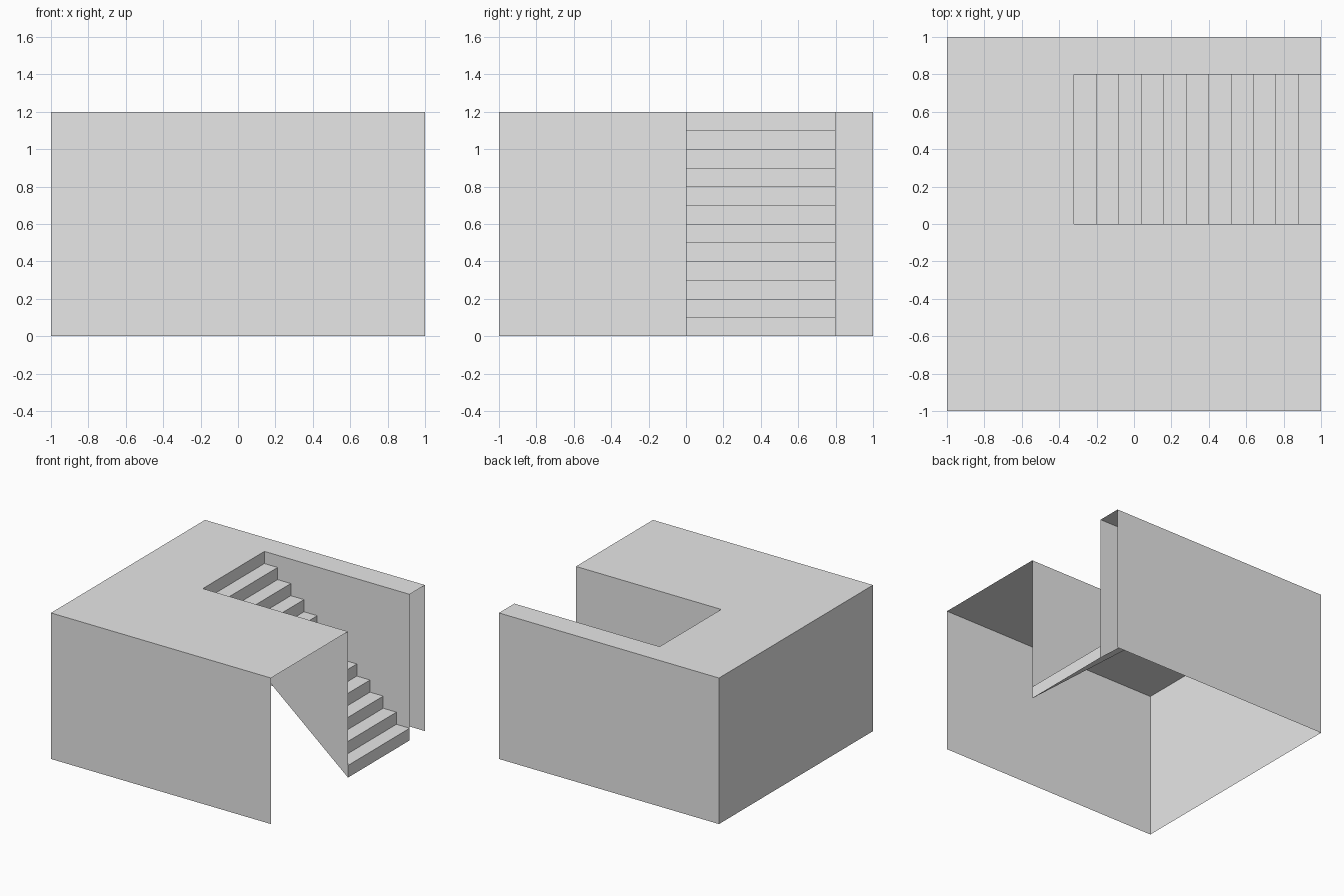
import bpy

HALF, TOP = 1.0, 1.2            # half width of the shell, height of the roof
WELL_Y0, WELL_Y1 = 0.0, 0.8     # sides of the stairwell
STEPS, RISE, RUN = 12, 0.1, 0.12
WELL_X = HALF - (STEPS - 1) * RUN   # inner end of the stairwell

if "Cube" in bpy.data.objects:
    bpy.data.objects.remove(bpy.data.objects["Cube"], do_unlink=True)

grey = bpy.data.materials.new("plain_grey")
grey.use_nodes = True
colour = (0.8, 0.8, 0.8, 1)
grey.diffuse_color = colour
grey.node_tree.nodes["Principled BSDF"].inputs["Base Color"].default_value = colour


def add_mesh(name, verts, faces):
    mesh = bpy.data.meshes.new(name)
    mesh.from_pydata(verts, [], faces)
    mesh.materials.append(grey)
    mesh.update()
    obj = bpy.data.objects.new(name, mesh)
    bpy.context.collection.objects.link(obj)
    return obj


def sheet(name, outline):
    """One thin flat panel from its outline."""
    return add_mesh(name, outline, [list(range(len(outline)))])


def upright(name, y, profile, flip=False):
    """Panel facing along y from an x, z profile."""
    points = [(x, y, z) for x, z in profile]
    return sheet(name, points[::-1] if flip else points)


def sweep(name, profile):
    """Strip of faces from an x, z path swept across the stairwell."""
    verts = [(x, y, z) for x, z in profile for y in (WELL_Y0, WELL_Y1)]
    faces = [(2 * i, 2 * i + 1, 2 * i + 3, 2 * i + 2) for i in range(len(profile) - 1)]
    return add_mesh(name, verts, faces)


# Outer walls: the right side and the floor stay open
wall = [(-HALF, 0), (HALF, 0), (HALF, TOP), (-HALF, TOP)]
upright("front_wall", -HALF, wall)
upright("back_wall", HALF, wall, flip=True)
sheet("left_wall", [(-HALF, HALF, 0), (-HALF, -HALF, 0),
                    (-HALF, -HALF, TOP), (-HALF, HALF, TOP)])

# Roof, notched around the stairwell
roof = [(-HALF, -HALF), (HALF, -HALF), (HALF, WELL_Y0), (WELL_X, WELL_Y0),
        (WELL_X, WELL_Y1), (HALF, WELL_Y1), (HALF, HALF), (-HALF, HALF)]
sheet("roof", [(x, y, TOP) for x, y in roof])

# Stairwell side walls, cut along the slope under the flight
side = [(HALF, 0), (HALF, TOP), (WELL_X, TOP), (WELL_X, TOP - RISE)]
upright("stairwell_front_side", WELL_Y0, side)
upright("stairwell_back_side", WELL_Y1, side, flip=True)

# Treads and risers
path = []
for i in range(STEPS):
    x = HALF - i * RUN
    path += [(x, i * RISE), (x, (i + 1) * RISE)]
sweep("stair_flight", path)

# Sloping underside
sweep("stair_underside", [(WELL_X, TOP - RISE), (HALF, 0)])
